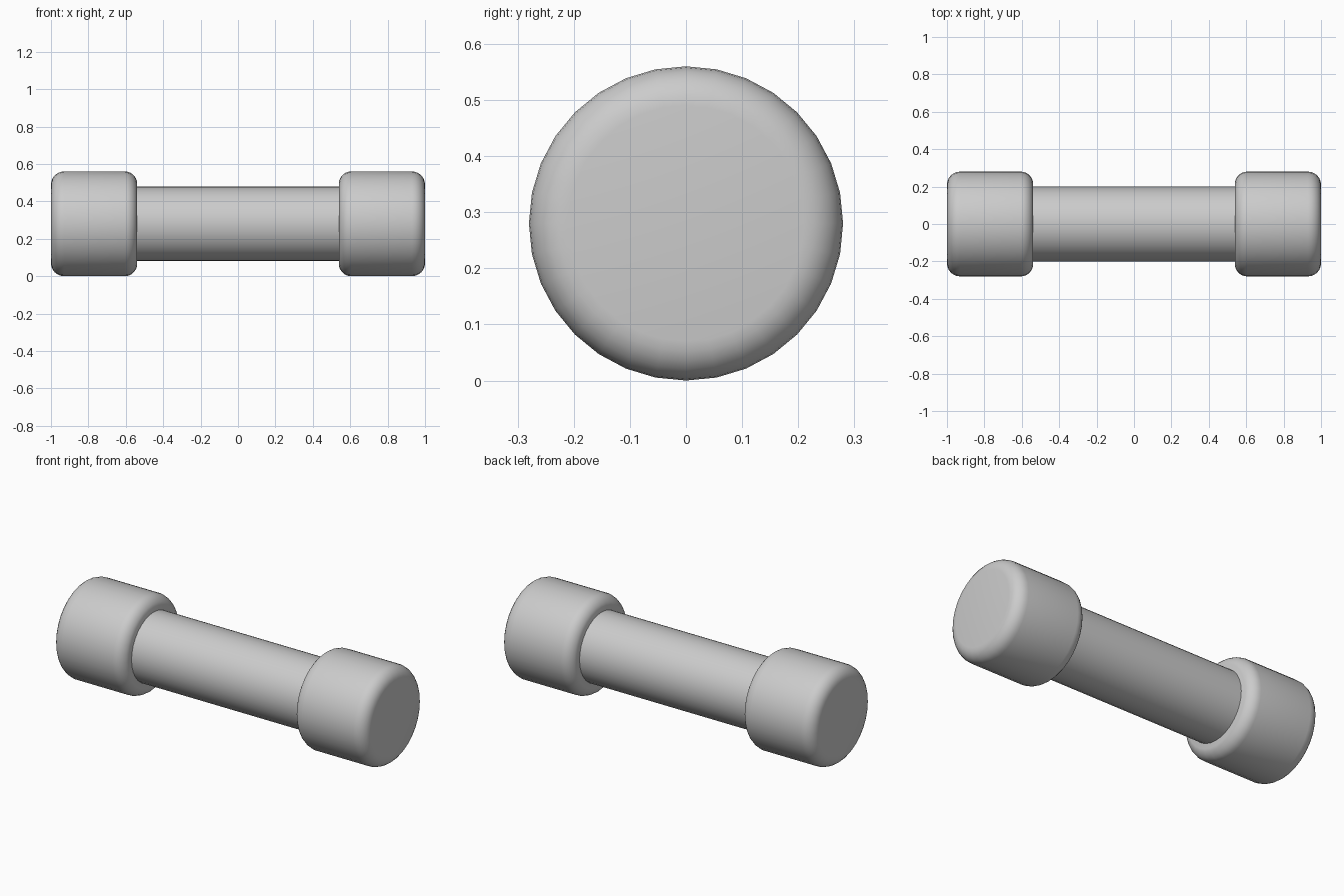
import bpy, bmesh, math

if "Cube" in bpy.data.objects:
    bpy.data.objects.remove(bpy.data.objects["Cube"])

SIDES = 32
CENTRE_Z = 0.28


def lathe(name, profile, mirror=False):
    """Spin (x, radius) points around the long axis."""
    bm = bmesh.new()
    rings = []
    for x, r in profile:
        rings.append([bm.verts.new((x, r * math.sin(2 * math.pi * i / SIDES),
                                    r * math.cos(2 * math.pi * i / SIDES)))
                      for i in range(SIDES)])
    for a, b in zip(rings, rings[1:]):
        for i in range(SIDES):
            j = (i + 1) % SIDES
            bm.faces.new((a[i], a[j], b[j], b[i]))
    bm.faces.new(rings[0])
    bm.faces.new(rings[-1])
    bmesh.ops.recalc_face_normals(bm, faces=bm.faces)
    mesh = bpy.data.meshes.new(name)
    bm.to_mesh(mesh)
    bm.free()
    obj = bpy.data.objects.new(name, mesh)
    obj.location.z = CENTRE_Z
    bpy.context.collection.objects.link(obj)
    bpy.ops.object.select_all(action='DESELECT')
    obj.select_set(True)
    bpy.context.view_layer.objects.active = obj
    bpy.ops.object.shade_smooth_by_angle(angle=math.radians(32))
    if mirror:
        obj.modifiers.new("mirror", 'MIRROR').use_bisect_axis[0] = False
    return obj


def arc(cx, cr, rx, rr, start, end, steps=6):
    """Quarter-round points of a head profile."""
    pts = []
    for k in range(steps + 1):
        t = math.radians(start + (end - start) * k / steps)
        pts.append((cx + rx * math.cos(t), cr + rr * math.sin(t)))
    return pts


# Weights: rounded rims, flat ends, mirrored to both sides
inner_rim = arc(0.605, 0.21, 0.067, 0.07, 165, 90)
outer_rim = arc(0.93, 0.21, 0.07, 0.07, 90, 0)
lathe("weight_heads", inner_rim + outer_rim, mirror=True)

# Handle bar between the weights
lathe("handle", [(-0.56, 0.2), (0.56, 0.2)])
